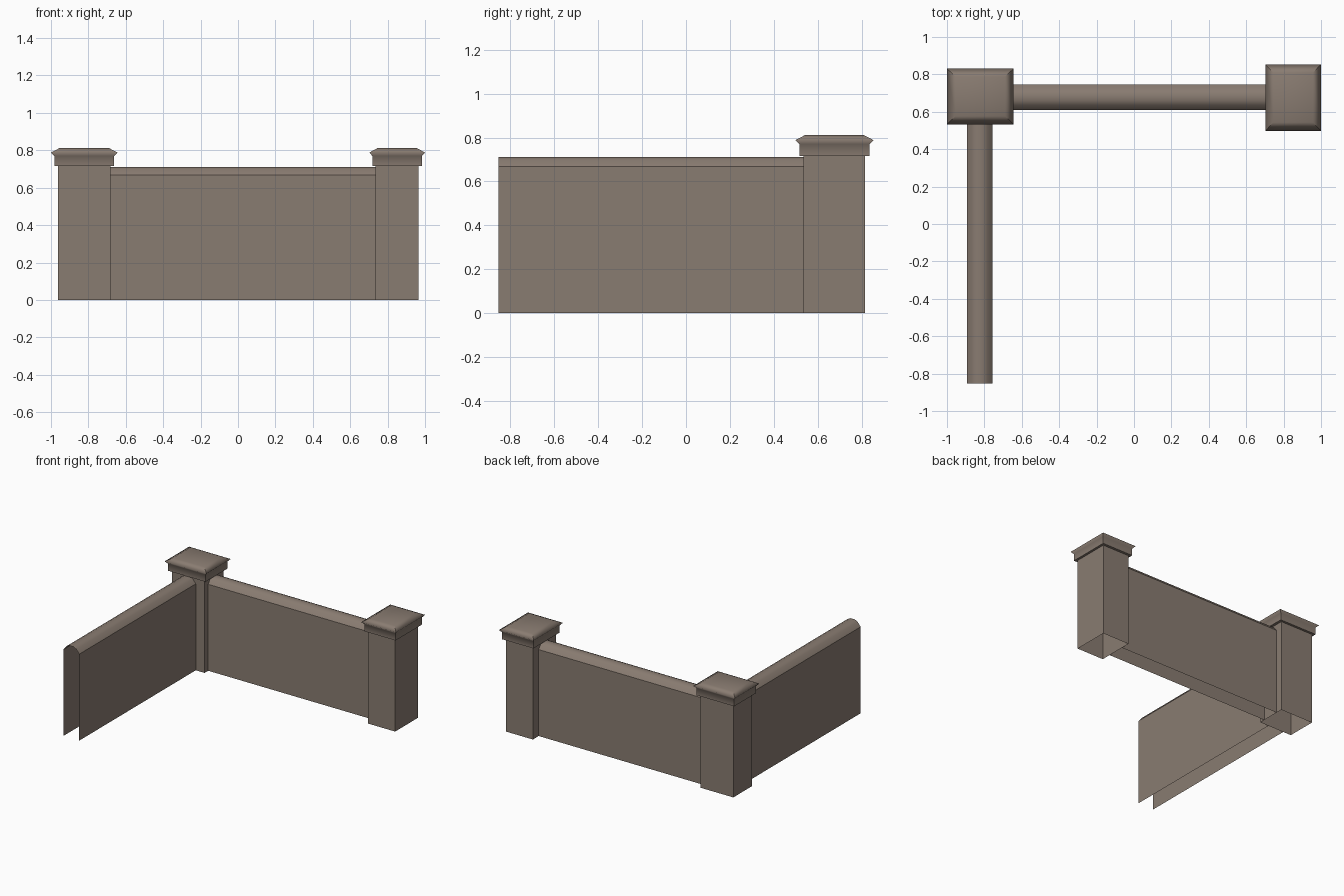
import bpy, bmesh, math

if "Cube" in bpy.data.objects:
    bpy.data.objects.remove(bpy.data.objects["Cube"])

stone = bpy.data.materials.new("warm_grey_stone")
stone.diffuse_color = (0.25, 0.20, 0.165, 1)
stone.use_nodes = True
stone.node_tree.nodes["Principled BSDF"].inputs["Base Color"].default_value = stone.diffuse_color


def finish(name, bm):
    me = bpy.data.meshes.new(name)
    bm.to_mesh(me)
    bm.free()
    me.materials.append(stone)
    ob = bpy.data.objects.new(name, me)
    bpy.context.collection.objects.link(ob)
    return ob


def loft(name, levels, cx, cy, close_top=False, soft=()):
    """Stack of rectangles (half x, half y, z); rings in 'soft' are shaded smooth."""
    bm = bmesh.new()
    rings = [[bm.verts.new((cx + sx * hx, cy + sy * hy, z))
              for sx, sy in ((-1, -1), (1, -1), (1, 1), (-1, 1))]
             for hx, hy, z in levels]
    for a, b in zip(rings, rings[1:]):
        for i in range(4):
            j = (i + 1) % 4
            bm.faces.new((a[i], a[j], b[j], b[i]))
    if close_top:
        bm.faces.new(rings[-1])
    for f in bm.faces:
        f.smooth = True
    for e in bm.edges:
        e.smooth = any(e.verts[0] in rings[k] and e.verts[1] in rings[k] for k in soft)
    return finish(name, bm)


def pillar(side, cx, cy, turned):
    def size(a, b, z):
        return (b, a, z) if turned else (a, b, z)
    # square shaft, open underneath
    loft(side + "_pillar_shaft", [size(0.14, 0.115, 0), size(0.14, 0.115, 0.715)], cx, cy)
    # cap: ledge, collar, flared rim and bevelled top
    loft(side + "_pillar_cap",
         [size(0.14, 0.115, 0.715), size(0.16, 0.133, 0.715), size(0.16, 0.133, 0.77),
          size(0.178, 0.149, 0.788), size(0.132, 0.105, 0.812)],
         cx, cy, close_top=True, soft=(2, 3, 4))


def wall(name, start, end):
    """Hollow wall shell with rounded coping, open at ends and bottom."""
    half = [(0.0675, 0), (0.0675, 0.667), (0.042, 0.699), (0.018, 0.711)]
    profile = half + [(-u, z) for u, z in reversed(half)]
    dx, dy = end[0] - start[0], end[1] - start[1]
    length = math.hypot(dx, dy)
    nx, ny = dy / length, -dx / length
    bm = bmesh.new()
    a, b = [[bm.verts.new((p[0] + nx * u, p[1] + ny * u, z)) for u, z in profile]
            for p in (start, end)]
    for i in range(len(profile) - 1):
        bm.faces.new((a[i], b[i], b[i + 1], a[i + 1]))
    ob = finish(name, bm)
    bpy.ops.object.select_all(action='DESELECT')
    ob.select_set(True)
    bpy.context.view_layer.objects.active = ob
    bpy.ops.object.shade_smooth_by_angle(angle=math.radians(32))


pillar("left", -0.822, 0.682, False)
pillar("right", 0.851, 0.676, True)
wall("back_wall", (-0.682, 0.678), (0.736, 0.678))
wall("side_wall", (-0.825, -0.854), (-0.825, 0.567))
